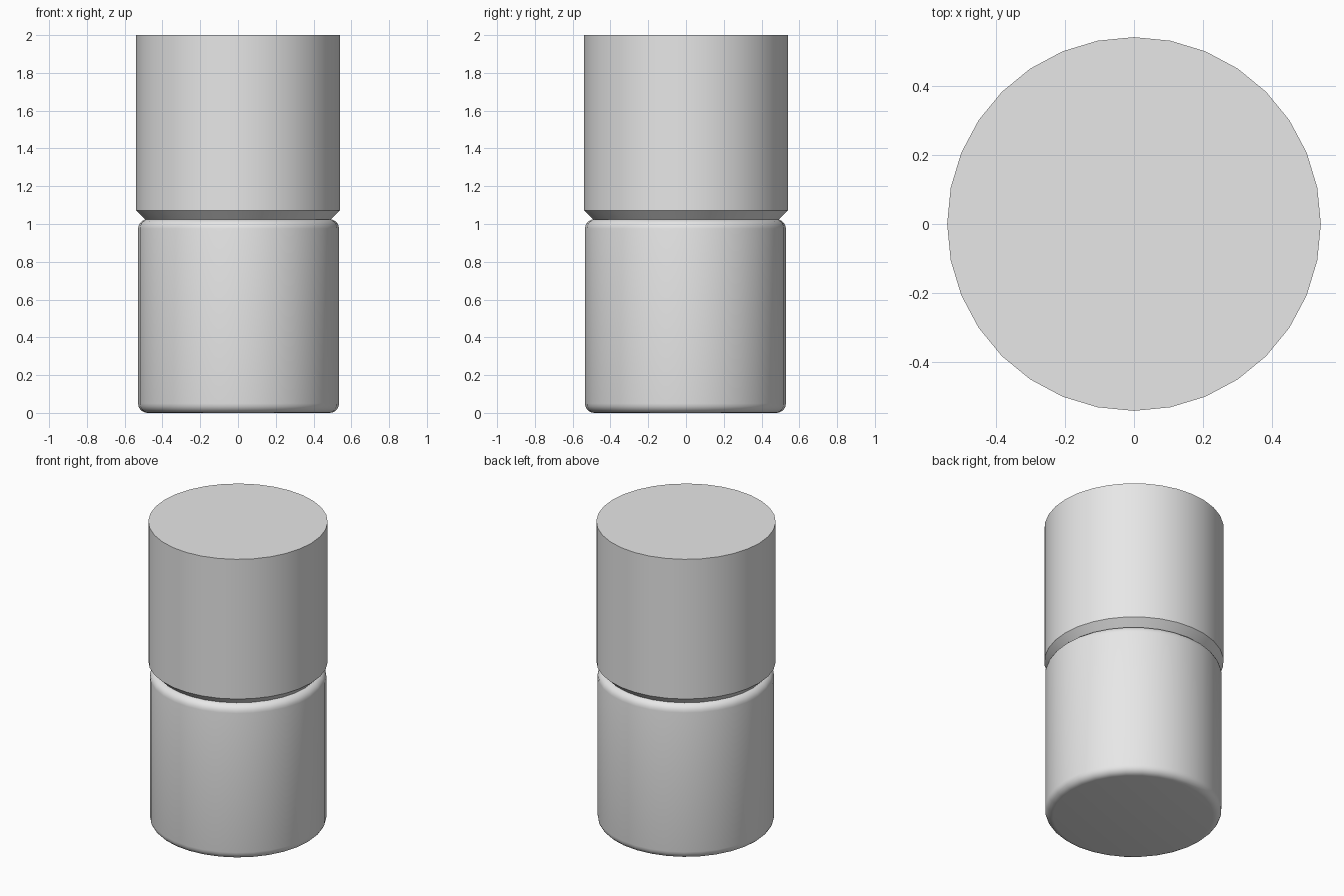
import bpy
import bmesh
from math import sin, cos, pi, radians

SIDES = 32

cube = bpy.data.objects.get("Cube")
if cube:
    bpy.data.objects.remove(cube, do_unlink=True)

grey = bpy.data.materials.new("light_grey")
grey.use_nodes = True
grey.diffuse_color = (0.8, 0.8, 0.8, 1)
grey.node_tree.nodes["Principled BSDF"].inputs["Base Color"].default_value = (0.8, 0.8, 0.8, 1)


def lathe(name, profile, centre=(0, 0)):
    """Turn (radius, z) points, listed bottom to top, into a capped solid."""
    bm = bmesh.new()
    rings = []
    for r, z in profile:
        rings.append([bm.verts.new((r * cos(2 * pi * i / SIDES), r * sin(2 * pi * i / SIDES), z))
                      for i in range(SIDES)])
    for low, high in zip(rings, rings[1:]):
        for i in range(SIDES):
            j = (i + 1) % SIDES
            bm.faces.new((low[i], low[j], high[j], high[i]))
    bm.faces.new(rings[0][::-1])
    bm.faces.new(rings[-1])
    mesh = bpy.data.meshes.new(name)
    bm.to_mesh(mesh)
    bm.free()
    mesh.materials.append(grey)
    obj = bpy.data.objects.new(name, mesh)
    obj.location = (*centre, 0)
    bpy.context.collection.objects.link(obj)
    bpy.ops.object.select_all(action='DESELECT')
    obj.select_set(True)
    bpy.context.view_layer.objects.active = obj
    bpy.ops.object.shade_smooth_by_angle(angle=radians(30))
    return obj


# Lower body with rounded rims
radius, height, rim, steps = 0.532, 1.025, 0.05, 5
arc = [(radius - rim + rim * sin(a), rim - rim * cos(a))
       for a in (pi / 2 * k / steps for k in range(steps + 1))]
lathe("lower_body", arc + [(r, height - z) for r, z in reversed(arc)], (0.003, -0.003))

# Upper cap with a chamfered lower rim
lathe("upper_cap", [(0.492, 1.025), (0.54, 1.072), (0.54, 2.0)])
